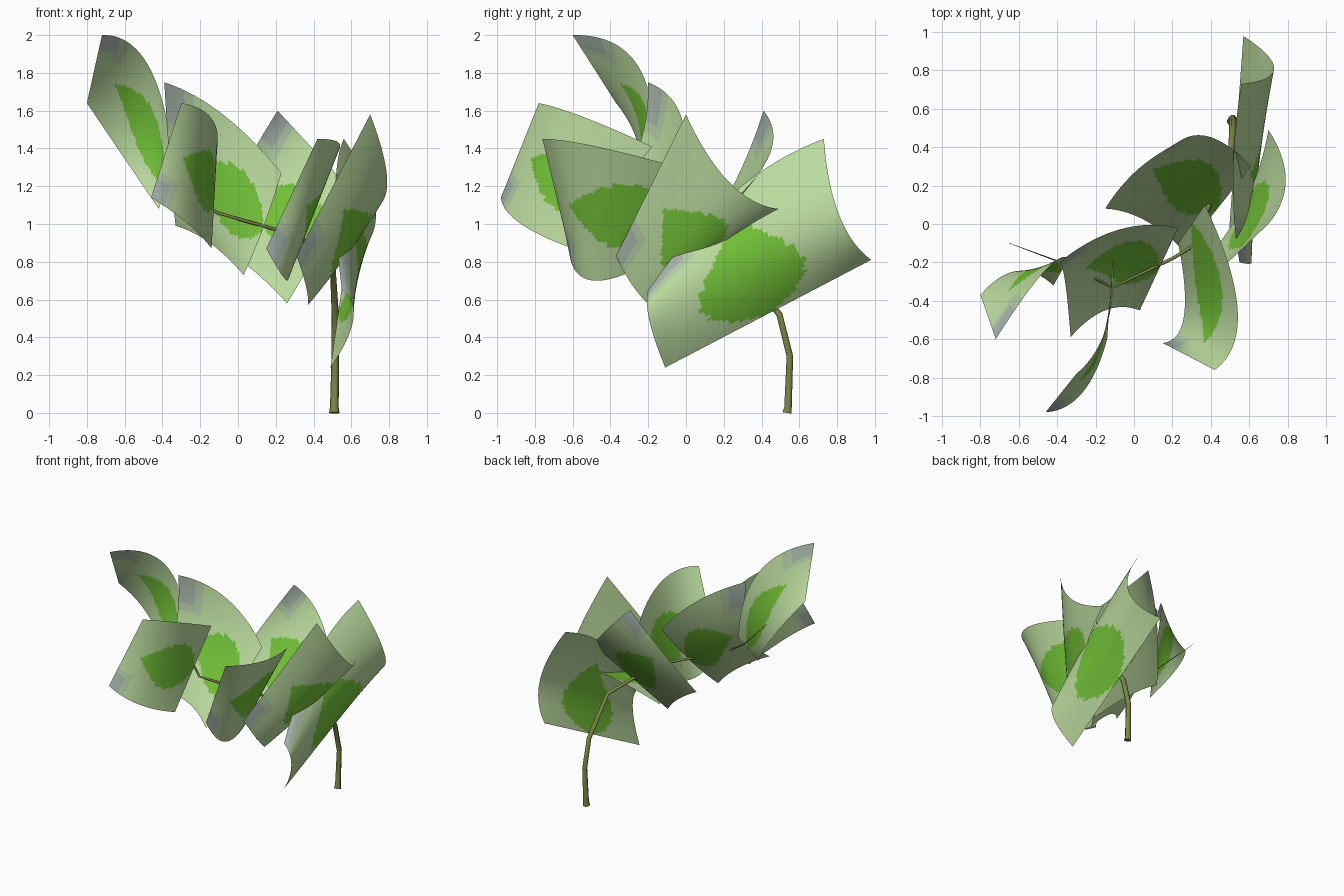
import bpy, bmesh, math
from mathutils import Vector

if "Cube" in bpy.data.objects:
    bpy.data.objects.remove(bpy.data.objects["Cube"])


def material(name, r, g, b):
    """Flat colour from sRGB 0-255 values."""
    lin = lambda c: ((c / 255 + 0.055) / 1.055) ** 2.4
    m = bpy.data.materials.new(name)
    m.diffuse_color = (lin(r), lin(g), lin(b), 1)
    m.use_nodes = True
    m.node_tree.nodes["Principled BSDF"].inputs["Base Color"].default_value = m.diffuse_color
    return m


PALE = material("pale_green", 189, 221, 160)
BRIGHT = material("bright_leaf_green", 116, 196, 56)
GREY = material("grey_corner", 168, 182, 172)
BLEND = material("greyish_green", 180, 204, 165)
STEM = material("stem_olive", 122, 136, 70)
N = 48  # grid cells along each side of a leaf


def leaf_colour(u, v):
    """Ragged leaf-shaped patch growing from the base edge; grey corner at the tip."""
    t = v / 0.78
    if t < 1:
        half = 0.275 * math.sin(math.pi * t ** 0.68)
        half *= 0.88 + 0.14 * ((v * 9 + 0.3) % 1.0)
        if abs(u - 0.5) < half:
            return 1
    if u < 0.2 and v > 0.83:
        return 2
    if u < 0.27 and v > 0.76:
        return 3
    return 0


def leaf(name, corners, base=(0, 0, 0), tip=(0, 0, 0), side0=(0, 0, 0), side1=(0, 0, 0)):
    """Bent card. corners: base0, base1, tip1, tip0; the rest bow the four edges."""
    a, b, c, d = map(Vector, corners)
    base, tip, side0, side1 = map(Vector, (base, tip, side0, side1))
    bm = bmesh.new()
    grid = []
    for j in range(N + 1):
        v = j / N
        row = []
        for i in range(N + 1):
            u = i / N
            p = a.lerp(b, u).lerp(d.lerp(c, u), v)
            p += 4 * u * (1 - u) * base.lerp(tip, v)
            p += 4 * v * (1 - v) * side0.lerp(side1, u)
            row.append(bm.verts.new(p))
        grid.append(row)
    for j in range(N):
        for i in range(N):
            f = bm.faces.new((grid[j][i], grid[j][i + 1], grid[j + 1][i + 1], grid[j + 1][i]))
            f.material_index = leaf_colour((i + 0.5) / N, (j + 0.5) / N)
            f.smooth = True
    me = bpy.data.meshes.new(name)
    bm.to_mesh(me)
    bm.free()
    for m in (PALE, BRIGHT, GREY, BLEND):
        me.materials.append(m)
    ob = bpy.data.objects.new(name, me)
    bpy.context.collection.objects.link(ob)


# Leaves, from the lowest on the stem to the top
leaf("leaf_lowest",
     [(.49, -.11, .24), (.57, .98, .81), (.56, .73, 1.45), (.55, -.20, .65)],
     tip=(-.04, -.02, .11), side0=(.09, -.04, .05), side1=(.165, -.045, -.08))
leaf("leaf_right",
     [(.37, -.19, .57), (.70, .49, 1.08), (.70, 0, 1.58), (.31, -.37, .83)],
     base=(.05, -.02, .03), side0=(.02, 0, -.03), side1=(.09, -.015, -.11))
leaf("leaf_back",
     [(.61, .30, 1.17), (.26, -.14, .58), (-.15, .08, .91), (.21, .41, 1.60)],
     tip=(-.02, .03, 0), side0=(-.02, .10, .02), side1=(0, .05, .03))
leaf("leaf_front_right",
     [(.23, -.10, .85), (.37, .10, 1.26), (.42, -.76, 1.45), (.15, -.62, .87)],
     side0=(.07, -.12, -.16), side1=(.145, -.12, .05))
leaf("leaf_middle",
     [(.23, -.02, 1.27), (.03, -.45, .73), (-.33, -.59, .99), (-.39, -.20, 1.75)],
     base=(0, 0, -.03), tip=(0, .10, -.07), side0=(0, .08, .07), side1=(0, .07, .04))
leaf("leaf_front_left",
     [(-.14, -.60, .87), (-.11, -.18, 1.41), (-.30, -.78, 1.64), (-.46, -.98, 1.14)],
     side0=(.03, -.09, 0), side1=(.06, -.06, .04))
leaf("leaf_top",
     [(-.34, -.18, 1.30), (-.42, -.32, 1.08), (-.80, -.37, 1.64), (-.72, -.60, 2.00)],
     side0=(.06, .14, .18), side1=(0, .10, 0))

# Tapered, bending stem
path = [(.51, .535, 0, .028), (.51, .54, .03, .023), (.515, .55, .30, .020),
        (.515, .495, .52, .019), (.50, .28, .80, .015), (.40, .12, .88, .013),
        (.30, -.12, .94, .011), (.20, -.18, .97, .010), (-.11, -.33, 1.06, .008),
        (-.38, -.20, 1.25, .004), (-.65, -.10, 1.52, .001)]
cu = bpy.data.curves.new("stem_path", 'CURVE')
cu.dimensions = '3D'
cu.bevel_depth = 1.0
cu.bevel_resolution = 1
cu.use_fill_caps = True
sp = cu.splines.new('POLY')
sp.points.add(len(path) - 1)
for pt, (x, y, z, r) in zip(sp.points, path):
    pt.co = (x, y, z, 1)
    pt.radius = r
cu.materials.append(STEM)
stem = bpy.data.objects.new("stem", cu)
bpy.context.collection.objects.link(stem)
bpy.context.view_layer.objects.active = stem
stem.select_set(True)
bpy.ops.object.convert(target='MESH')
bpy.context.object.name = "stem"
